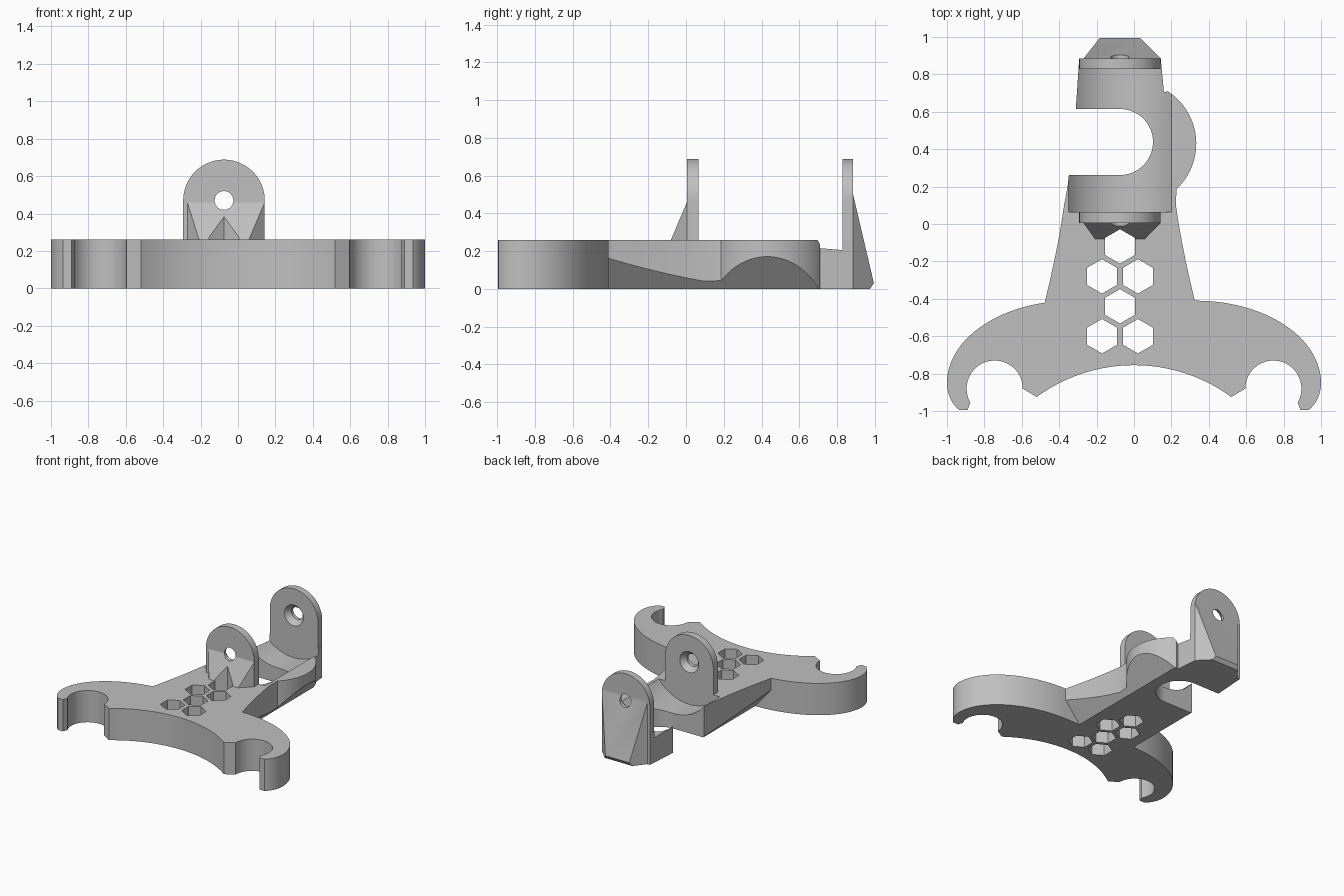
import bpy
import bmesh
from math import sin, cos, pi, radians
from mathutils import Matrix

cube = bpy.data.objects.get("Cube")
if cube:
    bpy.data.objects.remove(cube, do_unlink=True)

CX, HOLE_Z, LUG_R, TOP = -0.075, 0.47, 0.218, 0.26

grey = bpy.data.materials.new("plain_grey")
grey.use_nodes = True
grey.diffuse_color = (0.53, 0.53, 0.53, 1)
grey.node_tree.nodes["Principled BSDF"].inputs["Base Color"].default_value = (0.53, 0.53, 0.53, 1)


def arc(cx, cy, rx, ry, a0, a1, n=24):
    angles = [radians(a0 + (a1 - a0) * i / n) for i in range(n + 1)]
    return [(cx + rx * cos(a), cy + ry * sin(a)) for a in angles]


def to_object(name, bm):
    bmesh.ops.recalc_face_normals(bm, faces=bm.faces)
    mesh = bpy.data.meshes.new(name)
    bm.to_mesh(mesh)
    bm.free()
    mesh.materials.append(grey)
    obj = bpy.data.objects.new(name, mesh)
    bpy.context.collection.objects.link(obj)
    return obj


def prism_mesh(points, lo, hi, axis):
    """Extrude a flat outline along one axis."""
    place = {"x": lambda u, v, w: (w, u, v),
             "y": lambda u, v, w: (u, w, v),
             "z": lambda u, v, w: (u, v, w)}[axis]
    bm = bmesh.new()
    a = [bm.verts.new(place(u, v, lo)) for u, v in points]
    b = [bm.verts.new(place(u, v, hi)) for u, v in points]
    bm.faces.new(a)
    bm.faces.new(b[::-1])
    n = len(points)
    for i in range(n):
        j = (i + 1) % n
        bm.faces.new((a[i], a[j], b[j], b[i]))
    return bm


def prism(name, points, lo, hi, axis="z"):
    return to_object(name, prism_mesh(points, lo, hi, axis))


def combine(target, tool, operation):
    mod = target.modifiers.new(operation.lower(), "BOOLEAN")
    mod.operation, mod.solver, mod.object = operation, "EXACT", tool
    bpy.context.view_layer.objects.active = target
    bpy.ops.object.modifier_apply(modifier=mod.name)
    bpy.data.objects.remove(tool, do_unlink=True)


# Clamp plate: mirrored outline with a hook on each side
half = arc(0, -1.635, 0.88, 0.88, 90, 53.8)
half += arc(0.745, -0.88, 0.15, 0.15, 180, -30, 32)
half += [(0.89, -0.995)]
half += arc(0.85, -0.85, 0.15, 0.175, -55, 0, 10)
half += arc(0.33, -0.85, 0.67, 0.44, 0, 90, 32)[1:]
outline = half + [(-x, y) for x, y in reversed(half[1:])]
bracket = prism("bracket", outline, 0, TOP)

# Arm: tapering strip with a rounded lobe on the left side
taper = [(-0.5, 0.4), (-0.41, 0.4), (-0.3, 0.374), (-0.2, 0.352), (-0.1, 0.332),
         (0, 0.314), (0.1, 0.299)]
tail = [(0.705, 0.235), (0.885, LUG_R)]
right_edge = [(CX + w, y) for y, w in taper]
right_edge += arc(0, 0.43, 0.333, 0.333, -47, 57)
right_edge += [(CX + w, y) for y, w in tail]
left_edge = [(CX - w, y) for y, w in taper + [(0.2, 0.28), (0.615, 0.236)] + tail[1:]]
arm = prism("arm", right_edge + left_edge[::-1], 0, TOP)

# Sloped undercut along both lower edges of the arm
keep = [(CX + s * x, z) for s, pts in
        ((1, [(0.265, 0), (0.515, 0.3), (0.515, 0.4)]),
         (-1, [(0.515, 0.4), (0.515, 0.3), (0.265, 0)])) for x, z in pts]
combine(arm, prism("undercut", keep, -1, 2, "y"), "INTERSECT")
combine(bracket, arm, "UNION")

# Round trough between the lugs and the side notch through it
trough = arc(CX, HOLE_Z, 0.346, 0.346, 0, 360, 96)[:-1]
combine(bracket, prism("trough", trough, 0.065, 0.83, "y"), "DIFFERENCE")
notch = [(-0.8, 0.262)] + arc(CX, 0.4385, 0.1765, 0.1765, -90, 90, 32) + [(-0.8, 0.615)]
combine(bracket, prism("notch", notch, -0.1, 0.5), "DIFFERENCE")


def add_lug(name, inner, outer, bottom, side_profile):
    """Upright round-topped lug with a tapered brace on its outer face."""
    out = 1 if outer > inner else -1
    shape = [(CX + LUG_R, bottom)] + arc(CX, HOLE_Z, LUG_R, LUG_R, 0, 180, 40)
    shape += [(CX - LUG_R, bottom)]
    bm = prism_mesh(shape, inner, outer, "y")
    rim = [e for e in bm.edges if all(abs(v.co.y - outer) < 1e-4 and
                                      v.co.z > HOLE_Z - 0.01 for v in e.verts)]
    bmesh.ops.bevel(bm, geom=rim, offset=0.01, segments=1, affect="EDGES")
    lug = to_object(name, bm)

    depth = max(d for d, z in side_profile)
    plan = [(-LUG_R, -0.03), (LUG_R, -0.03), (LUG_R, 0),
            (LUG_R - depth, depth), (depth - LUG_R, depth)]
    brace = prism(name + "_brace", [(CX + x, outer + out * d) for x, d in plan], -0.1, 0.8)
    side = prism("brace_side", [(outer + out * d, z) for d, z in side_profile], -1, 1, "x")
    combine(brace, side, "INTERSECT")
    combine(lug, brace, "UNION")
    combine(bracket, lug, "UNION")


add_lug("front_lug", 0.065, 0.005, 0.1,
        [(-0.02, 0.46), (0, 0.46), (0.085, TOP), (0.085, 0.1), (-0.02, 0.1)])
add_lug("rear_lug", 0.83, 0.885, 0,
        [(-0.02, 0.5), (0, 0.5), (0.11, 0.03), (0.09, 0), (-0.02, 0)])

# Hexagonal holes through the plate
for x, y in ((0, -0.12), (-0.096, -0.28), (0.096, -0.28),
             (0, -0.44), (-0.096, -0.6), (0.096, -0.6)):
    hexagon = arc(CX + x, y, 0.092, 0.092, 30, 330, 5)
    combine(bracket, prism("hex_hole", hexagon, -0.1, 0.6), "DIFFERENCE")

# Pivot hole through both lugs, countersunk on the facing sides
pivot = arc(CX, HOLE_Z, 0.05, 0.05, 0, 360, 40)[:-1]
combine(bracket, prism("pivot_hole", pivot, -0.4, 1.2, "y"), "DIFFERENCE")
for y, turn in ((0.065, 1), (0.83, -1)):
    bm = bmesh.new()
    bmesh.ops.create_cone(bm, cap_ends=True, segments=40, radius1=0.045, radius2=0.095,
                          depth=0.06,
                          matrix=Matrix.Translation((CX, y - turn * 0.018, HOLE_Z))
                          @ Matrix.Rotation(-turn * pi / 2, 4, "X"))
    combine(bracket, to_object("countersink", bm), "DIFFERENCE")

bpy.ops.object.select_all(action="DESELECT")
bracket.select_set(True)
bpy.context.view_layer.objects.active = bracket
bpy.ops.object.shade_smooth_by_angle(angle=radians(20))
